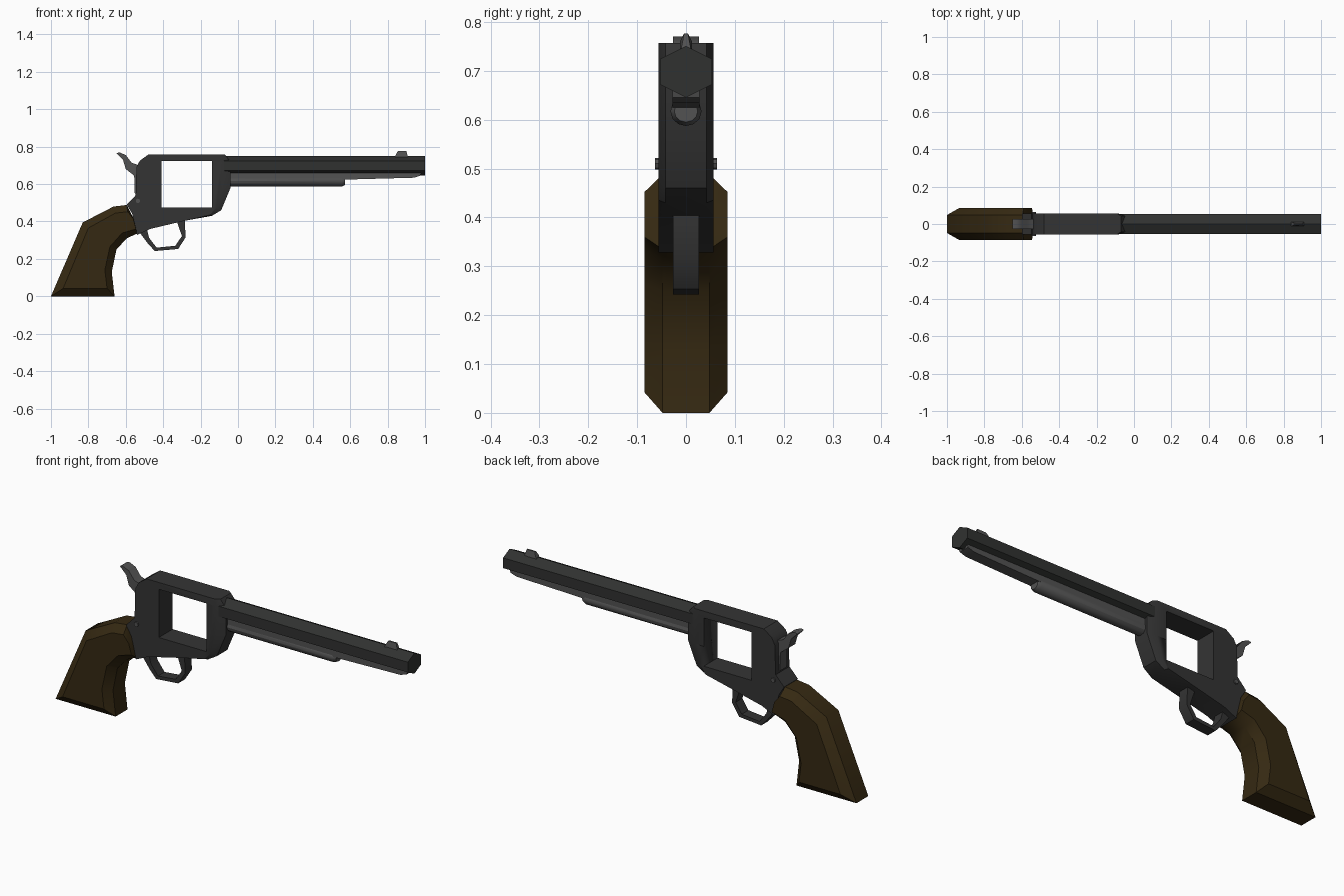
import bpy, bmesh, math

if "Cube" in bpy.data.objects:
    bpy.data.objects.remove(bpy.data.objects["Cube"])


def material(name, rgb):
    m = bpy.data.materials.new(name)
    m.diffuse_color = (*rgb, 1)
    m.use_nodes = True
    m.node_tree.nodes["Principled BSDF"].inputs["Base Color"].default_value = m.diffuse_color
    return m


STEEL = material("dark_steel", (0.034, 0.034, 0.034))
BARREL = material("barrel_steel", (0.030, 0.031, 0.030))
LIGHT = material("worn_steel", (0.085, 0.085, 0.085))
WOOD = material("dark_walnut", (0.036, 0.022, 0.006))


def loft(name, rings, mat, smooth=30):
    """Skin a list of equal-length point rings and cap both ends."""
    bm = bmesh.new()
    vs = [[bm.verts.new(p) for p in r] for r in rings]
    n = len(rings[0])
    for a, b in zip(vs, vs[1:]):
        for i in range(n):
            j = (i + 1) % n
            bm.faces.new((a[i], a[j], b[j], b[i]))
    bm.faces.new(vs[0][::-1])
    bm.faces.new(vs[-1])
    bmesh.ops.recalc_face_normals(bm, faces=bm.faces)
    me = bpy.data.meshes.new(name)
    bm.to_mesh(me)
    bm.free()
    me.materials.append(mat)
    ob = bpy.data.objects.new(name, me)
    bpy.context.collection.objects.link(ob)
    bpy.context.view_layer.objects.active = ob
    bpy.ops.object.select_all(action='DESELECT')
    ob.select_set(True)
    bpy.ops.object.shade_smooth_by_angle(angle=math.radians(smooth))
    return ob


def side(profile, y):
    return [(x, y, z) for x, z in profile]


def slab(name, face, edge, y_face, y_edge, mat, smooth=30):
    """Symmetric side profile whose rim (edge) is narrower than its face."""
    return loft(name, [side(face, -y_face), side(edge, -y_edge),
                       side(edge, y_edge), side(face, y_face)], mat, smooth)


def prism(name, profile, y, mat, smooth=30):
    return loft(name, [side(profile, -y), side(profile, y)], mat, smooth)


def tube(name, stations, sides, z, mat, phase=0.0):
    """Rod along x; stations are (x, y radius, z radius)."""
    ang = [phase + 2 * math.pi * i / sides for i in range(sides)]
    return loft(name, [[(x, ry * math.cos(a), z + rz * math.sin(a)) for a in ang]
                       for x, ry, rz in stations], mat)


# frame: tapered at the front, with a rectangular opening
rear = [(-0.48, 0.757), (-0.525, 0.725), (-0.543, 0.69), (-0.547, 0.54), (-0.595, 0.49),
        (-0.565, 0.44), (-0.54, 0.328), (-0.47, 0.36), (-0.28, 0.405)]
front = [(-0.14, 0.43), (-0.09, 0.46), (-0.04, 0.58), (-0.04, 0.72), (-0.07, 0.757)]
front_in = [(-0.15, 0.435), (-0.115, 0.475), (-0.085, 0.58), (-0.085, 0.72), (-0.09, 0.757)]
frame = slab("frame", rear + front_in, rear + front, 0.056, 0.042, STEEL)
cutter = prism("opening_cutter", [(-0.41, 0.475), (-0.14, 0.475), (-0.14, 0.722), (-0.41, 0.722)],
               0.2, STEEL)
mod = frame.modifiers.new("opening", 'BOOLEAN')
mod.object = cutter
mod.operation = 'DIFFERENCE'
mod.solver = 'EXACT'
bpy.context.view_layer.objects.active = frame
bpy.ops.object.modifier_apply(modifier=mod.name)
bpy.data.objects.remove(cutter)

# six-sided barrel
tube("barrel", [(-0.08, 0.061, 0.0525), (1.0, 0.061, 0.0525)], 6, 0.698, BARREL, math.pi / 6)

# ejector rod rail and its housing under the barrel
rail = [(-0.06, 0.62), (0.5, 0.622), (0.94, 0.634), (0.975, 0.645), (0.98, 0.665), (-0.06, 0.675)]
prism("ejector_rail", rail, 0.028, LIGHT)
tube("ejector_housing", [(-0.06, 0.032, 0.03), (0.555, 0.032, 0.03), (0.572, 0.024, 0.022)],
     12, 0.617, LIGHT)

# front sight blade, thinner at the top
sight = [(0.835, 0.735), (0.845, 0.76), (0.855, 0.776), (0.90, 0.776), (0.912, 0.735)]
loft("front_sight", [[(x, s * (0.004 if z > 0.77 else 0.012), z) for x, z in sight]
                     for s in (-1, 1)], LIGHT)

# hammer
hammer = [(-0.65, 0.765), (-0.635, 0.77), (-0.60, 0.755), (-0.57, 0.715), (-0.53, 0.70),
          (-0.52, 0.55), (-0.552, 0.55), (-0.555, 0.645), (-0.60, 0.68), (-0.615, 0.73),
          (-0.63, 0.745)]
prism("hammer", hammer, 0.027, LIGHT, 45)

# trigger guard loop
guard = [(-0.525, 0.34), (-0.48, 0.28), (-0.445, 0.242), (-0.32, 0.253), (-0.28, 0.315),
         (-0.285, 0.41), (-0.33, 0.41), (-0.30, 0.322), (-0.335, 0.27), (-0.435, 0.26),
         (-0.475, 0.312), (-0.49, 0.37)]
prism("trigger_guard", guard, 0.027, STEEL, 45)

# grip with chamfered rim
rim = [(-1.0, 0.0), (-0.66, 0.0), (-0.675, 0.13), (-0.65, 0.25), (-0.595, 0.31),
       (-0.54, 0.335), (-0.56, 0.42), (-0.595, 0.488), (-0.665, 0.48), (-0.83, 0.395)]
face = [(-0.935, 0.042), (-0.70, 0.042), (-0.712, 0.14), (-0.685, 0.265), (-0.62, 0.338),
        (-0.545, 0.36), (-0.56, 0.415), (-0.59, 0.452), (-0.655, 0.445), (-0.80, 0.365)]
slab("grip", face, rim, 0.085, 0.048, WOOD, 40)

# frame pin, showing as a screw head on each side
pin = [(-0.535 + 0.012 * math.cos(i * math.pi / 4), 0.51 + 0.012 * math.sin(i * math.pi / 4))
       for i in range(8)]
prism("frame_pin", pin, 0.063, LIGHT)
